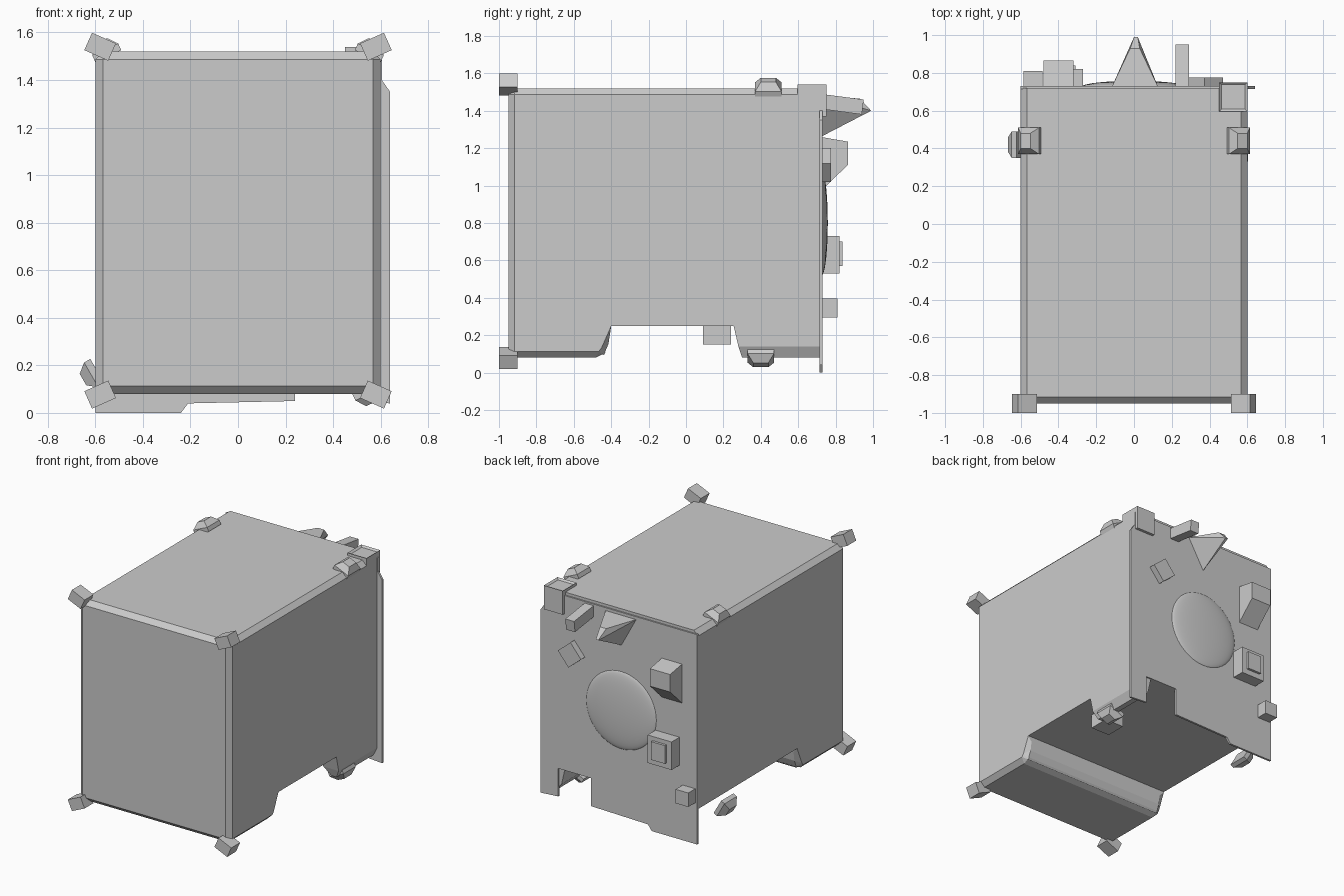
import bpy, bmesh, math
from mathutils import Matrix, Vector

old = bpy.data.objects.get("Cube")
if old:
    bpy.data.objects.remove(old)

grey = bpy.data.materials.new("plain grey")
grey.use_nodes = True
colour = (0.6, 0.6, 0.6, 1)
grey.diffuse_color = colour
grey.node_tree.nodes["Principled BSDF"].inputs["Base Color"].default_value = colour


def finish(name, bm, matrix=None):
    if matrix:
        bm.transform(matrix)
    bmesh.ops.recalc_face_normals(bm, faces=bm.faces)
    mesh = bpy.data.meshes.new(name)
    bm.to_mesh(mesh)
    bm.free()
    mesh.materials.append(grey)
    obj = bpy.data.objects.new(name, mesh)
    bpy.context.collection.objects.link(obj)
    return obj


def box(name, low, high):
    low, high = Vector(low), Vector(high)
    bm = bmesh.new()
    bmesh.ops.create_cube(bm, size=1)
    m = Matrix.Translation((low + high) / 2) @ Matrix.Diagonal((high - low).to_4d())
    return finish(name, bm, m)


def hull(name, points, matrix=None):
    bm = bmesh.new()
    for p in points:
        bm.verts.new(p)
    bmesh.ops.convex_hull(bm, input=bm.verts)
    bmesh.ops.dissolve_limit(bm, angle_limit=0.02, verts=bm.verts, edges=bm.edges)
    return finish(name, bm, matrix)


def prism(points, offset):
    bm = bmesh.new()
    face = bm.faces.new([bm.verts.new(p) for p in points])
    new = bmesh.ops.extrude_face_region(bm, geom=[face])["geom"]
    bmesh.ops.translate(bm, vec=offset,
                        verts=[v for v in new if isinstance(v, bmesh.types.BMVert)])
    bmesh.ops.recalc_face_normals(bm, faces=bm.faces)
    return bm


# Main casing: side profile with a raised underside, chamfered except at the back
profile = [(-.95, .08), (-.45, .08), (-.42, .12), (-.4, .25), (.72, .25),
           (.72, 1.52), (-.95, 1.52)]
bm = prism([(-.6, y, z) for y, z in profile], (1.2, 0, 0))
edges = [e for e in bm.edges if all(v.co.y < .7 for v in e.verts)
         or (abs(e.verts[0].co.y - e.verts[1].co.y) > 1 and e.verts[0].co.z > 1)]
bmesh.ops.bevel(bm, geom=edges, offset=.033, segments=1, affect='EDGES')
finish("casing", bm)

# Lowered rear corner under the casing
hull("rear_corner", [(x, y, z) for z, x0, x1, y0 in
                     ((.27, .45, .6, .25), (.14, .48, .6, .28), (.08, .53, .57, .3))
                     for x in (x0, x1) for y in (y0, .72)])
box("underside_block", (.3, .09, .15), (.45, .24, .27))

# Back plate with a stepped lower edge, a notch and a side flange
outline = [(-.6, 0), (-.24, 0), (-.21, .04), (.24, .05), (.24, .25), (.5, .25),
           (.5, .05), (.64, .04), (.64, 1.35), (.605, 1.4), (.605, 1.5), (-.6, 1.5)]
finish("back_plate", prism([(x, .715, z) for x, z in outline], (0, .015, 0)))

# Tilted corner blocks at the front and tapered pads further back
for side, side_name in ((-1, "right"), (1, "left")):
    for up, up_name in ((-1, "lower"), (1, "upper")):
        tilt = Matrix.Rotation(-side * up * math.radians(24), 4, 'Y')
        bm = bmesh.new()
        bmesh.ops.create_cube(bm, size=1)
        place = Matrix.Translation((side * .58, -.95, 1.54 if up > 0 else .077))
        finish(f"{up_name}_{side_name}_corner_block", bm,
               place @ tilt @ Matrix.Diagonal((.11, .1, .08, 1)))
        spot = (side * .55, .44, 1.51) if up > 0 else (side * .54, .4, .095)
        angle = side * up * 24
        if up < 0 and side < 0:
            spot, angle = (-.6, .42, .17), 60
        turn = Matrix.Rotation(math.radians(angle), 4, 'Y')
        hull(f"{up_name}_{side_name}_pad",
             [(sx * w, sy * d, up * h) for w, d, h in
              ((.06, .07, -.01), (.06, .07, .02), (.028, .04, .06))
              for sx in (-1, 1) for sy in (-1, 1)],
             Matrix.Translation(spot) @ turn)

# Shallow round dome on the back
bm = bmesh.new()
rings = 8
bmesh.ops.create_uvsphere(bm, u_segments=48, v_segments=24, radius=1)
cut = bm.verts[:] + bm.edges[:] + bm.faces[:]
bmesh.ops.bisect_plane(bm, geom=cut, plane_co=(0, 0, 0), plane_no=(0, 0, 1), clear_inner=True)
dome = finish("back_dome", bm, Matrix.Translation((0, .725, .8))
              @ Matrix.Rotation(-math.pi / 2, 4, 'X') @ Matrix.Diagonal((.28, .28, .033, 1)))
for poly in dome.data.polygons:
    poly.use_smooth = True

# Pointed spout and the angled bar beside it
hull("spout", [(-.12, .72, 1.48), (.13, .72, 1.48), (0, .72, 1.26),
               (-.02, .93, 1.465), (.03, .93, 1.465), (0, .99, 1.4), (.02, .99, 1.4)])
hull("angled_bar", [(x, y, z) for x in (.22, .29)
                    for y, z in ((.72, 1.49), (.72, 1.41), (.95, 1.46), (.94, 1.38))])

# Turned square tile
bm = bmesh.new()
bmesh.ops.create_cube(bm, size=1)
finish("square_tile", bm, Matrix.Translation((.38, .745, 1.11))
       @ Matrix.Rotation(math.radians(40), 4, 'Y') @ Matrix.Diagonal((.13, .06, .13, 1)))

# Hooded box, switch box and small connector
hull("hooded_box", [(x, y, z) for x in (-.48, -.32)
                    for y, z in ((.72, 1.26), (.865, 1.235), (.865, 1.11), (.72, .97))])
box("switch_box", (-.46, .72, .53), (-.27, .82, .73))
box("switch", (-.42, .81, .57), (-.31, .838, .7))
box("connector", (-.585, .72, .295), (-.485, .81, .395))

# Corner bracket with a recessed top
bracket = box("corner_bracket", (.45, .595, 1.37), (.6, .75, 1.54))
bm = bmesh.new()
bm.from_mesh(bracket.data)
top = [f for f in bm.faces if f.normal.z > .9]
bmesh.ops.inset_region(bm, faces=top, thickness=.018)
bmesh.ops.translate(bm, verts=top[0].verts, vec=(0, 0, -.012))
bm.to_mesh(bracket.data)
bm.free()
